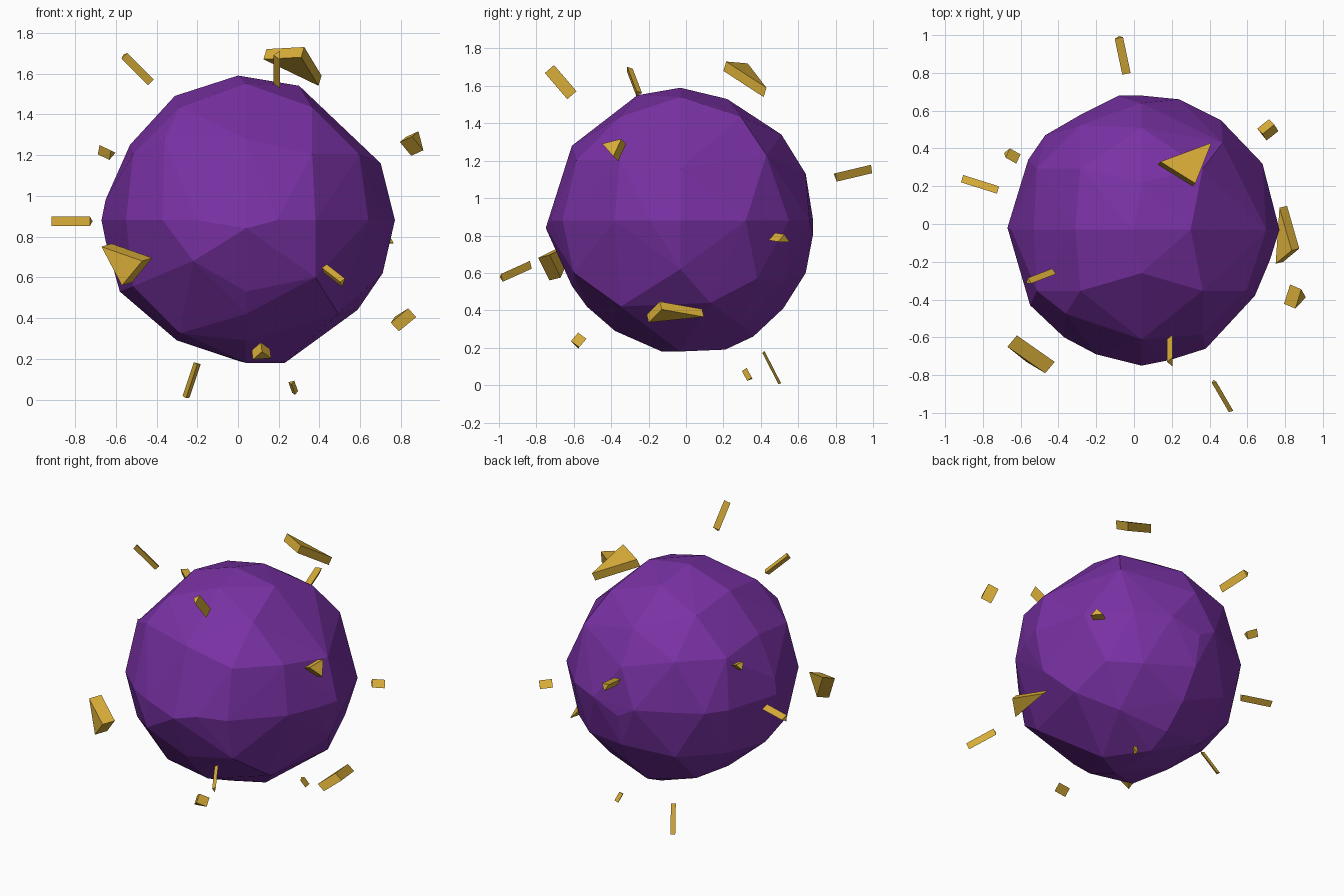
import bpy, bmesh, math
from mathutils import Vector as V

if "Cube" in bpy.data.objects:
    bpy.data.objects.remove(bpy.data.objects["Cube"])


def mat(name, col):
    m = bpy.data.materials.new(name)
    m.diffuse_color = (*col, 1)
    m.use_nodes = True
    m.node_tree.nodes["Principled BSDF"].inputs["Base Color"].default_value = m.diffuse_color
    return m


PURPLE = mat("purple stone", (0.19, 0.031, 0.37))
GOLD = mat("gold shard", (0.69, 0.42, 0.04))
C, R = V((0.04, -0.03, 0.88)), 0.72


def hull(name, pts, m):
    bm = bmesh.new()
    for p in pts:
        bm.verts.new(p)
    res = bmesh.ops.convex_hull(bm, input=bm.verts[:])
    loose = [v for v in bm.verts if not v.link_faces]
    bmesh.ops.delete(bm, geom=loose, context='VERTS')
    bmesh.ops.recalc_face_normals(bm, faces=bm.faces[:])
    me = bpy.data.meshes.new(name)
    bm.to_mesh(me)
    bm.free()
    me.materials.append(m)
    ob = bpy.data.objects.new(name, me)
    bpy.context.collection.objects.link(ob)
    return ob


# Faceted boulder: outlines seen from front, side and top
front = [(0, 1.59), (.30, 1.54), (.70, 1.16), (.77, .88), (.71, .62), (.23, .18), (0, .19),
         (-.30, .29), (-.44, .44), (-.58, .53), (-.65, .78), (-.65, .98), (-.53, 1.25), (-.31, 1.49)]
side = [(.22, 1.53), (.51, 1.34), (.64, 1.13), (.68, .81), (.64, .60), (.52, .41), (.36, .26), (.21, .19),
        (-.13, .18), (-.38, .29), (-.53, .42), (-.61, .53), (-.75, .84), (-.61, 1.28), (-.26, 1.55)]
top = [(-.08, .68), (.24, .66), (.46, .55), (.68, .32), (.72, -.19), (.64, -.38), (.38, -.66), (.19, -.72),
       (-.20, -.69), (-.37, -.60), (-.55, -.43), (-.67, -.02), (-.56, .34), (-.47, .47), (-.28, .58)]
pts = [V((x, C.y, z)) for x, z in front]
pts += [V((C.x, y, z)) for y, z in side]
pts += [V((x, y, C.z)) for x, y in top]
pts.append(V((.47, .43, 1.23)))

# Corners inside the outlines lie on a sphere
inner = []
for x, z in [(-.37, .98), (-.22, .68), (.23, .70), (.22, 1.28), (.64, 1.04), (.38, .60),
             (-.02, .39), (-.36, 1.28)]:
    inner.append(V((x, C.y - math.sqrt(max(0, R * R - (x - C.x)**2 - (z - C.z)**2)), z)))
for y, z in [(.31, .83), (-.15, 1.16), (-.37, .84), (-.20, .62), (-.35, .42), (.38, .57), (.13, .44)]:
    inner.append(V((C.x + math.sqrt(max(0, R * R - (y - C.y)**2 - (z - C.z)**2)), y, z)))
for sx in (-1, 1):
    for sy in (-1, 1):
        for sz in (-1, 1):
            for d in ((.45, .45, .77), (.45, .77, .45), (.77, .45, .45)):
                inner.append(C + R * V((sx * d[0], sy * d[1], sz * d[2])))
flat = V((.82, .085, .565))      # large flat facet at the upper right
for p in inner:
    if (p - C).dot(flat) > .61 and p.y > 0:
        continue
    if min((p - q).length for q in pts) > .19:
        pts.append(p)
hull("faceted_boulder", pts, PURPLE)


# Floating shards: triangular prisms
def plate(name, tri, off):
    hull(name, [V(p) for p in tri] + [V(p) + V(off) for p in tri], GOLD)


def shard(name, a, b, side_dir, w, h):
    a, b = V(a), V(b)
    ax = (b - a).normalized()
    s = V(side_dir)
    s = (s - ax * s.dot(ax)).normalized()
    n = ax.cross(s)
    tri = [s * w / 2 - n * h / 2, -s * w / 2 - n * h / 2, n * h / 2]
    hull(name, [p + t for p in (a, b) for t in tri], GOLD)


def stub(name, c, length, side_dir, w, h):
    d = (V(c) - C).normalized() * length / 2
    shard(name, V(c) - d, V(c) + d, side_dir, w, h)


plate("large_shard_top", [(.14, .33, 1.72), (.325, .215, 1.73), (.41, .43, 1.59)], (-.015, -.015, -.05))
plate("large_shard_left", [(-.67, -.65, .75), (-.47, -.79, .68), (-.57, -.73, .56)], (.05, .06, .015))
plate("large_shard_right", [(.875, -.13, .405), (.81, .096, .365), (.79, -.20, .335)], (-.04, -.01, .042))

shard("long_shard_upper_left", (-.43, -.25, 1.56), (-.56, -.30, 1.69), (1, 0, 1), .04, .03)
shard("long_shard_upper_front", (.19, -.61, 1.55), (.19, -.73, 1.69), (0, .7, .7), .065, .03)
shard("long_shard_left", (-.72, .18, .875), (-.91, .24, .875), (0, 0, 1), .045, .04)
shard("long_shard_front", (.42, -.835, .645), (.51, -.99, .575), (.2, 0, 1), .045, .02)
shard("long_shard_bottom", (-.20, .415, .175), (-.255, .50, .01), (1, 0, 0), .035, .015)
shard("long_shard_back", (-.04, .80, 1.11), (-.08, .99, 1.155), (1, 0, 0), .045, .045)
shard("small_shard_bottom", (.262, .313, .082), (.28, .34, .03), (1, 0, 0), .03, .03)
stub("small_shard_right", (.86, -.38, 1.25), .07, (0, 1, .1), .11, -.09)
stub("small_shard_left", (-.65, .36, 1.21), .07, (0, 1, 0), .055, .045)
stub("small_shard_front", (.115, -.575, .24), .06, (1, 0, 0), .09, .055)
stub("small_shard_back_right", (.71, .50, .79), .08, (-1, 1, 0), .08, .04)
